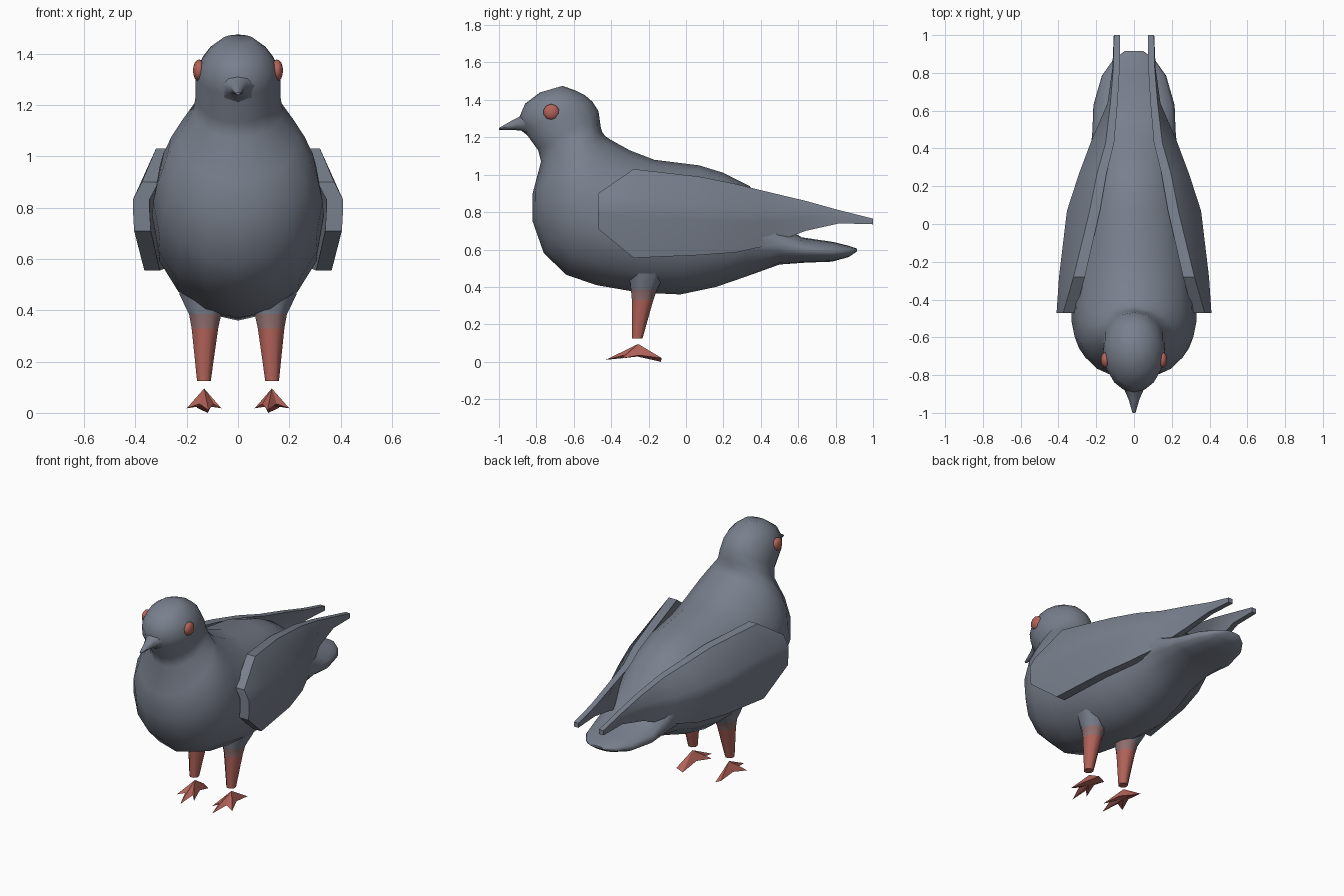
import bpy, bmesh, math
from mathutils import Vector

if "Cube" in bpy.data.objects:
    bpy.data.objects.remove(bpy.data.objects["Cube"])


def material(name, rgb):
    m = bpy.data.materials.new(name)
    m.diffuse_color = (*rgb, 1)
    m.use_nodes = True
    m.node_tree.nodes["Principled BSDF"].inputs["Base Color"].default_value = m.diffuse_color
    return m


GREY = material("slate_grey", (0.19, 0.215, 0.265))
BLEND = material("dusky_brown", (0.29, 0.165, 0.165))
RED = material("coral_red", (0.45, 0.125, 0.10))


def finish(name, bm, mats, angle=50):
    bmesh.ops.recalc_face_normals(bm, faces=bm.faces)
    me = bpy.data.meshes.new(name)
    bm.to_mesh(me)
    bm.free()
    ob = bpy.data.objects.new(name, me)
    bpy.context.collection.objects.link(ob)
    for m in mats:
        me.materials.append(m)
    bpy.ops.object.select_all(action='DESELECT')
    ob.select_set(True)
    bpy.context.view_layer.objects.active = ob
    bpy.ops.object.shade_smooth_by_angle(angle=math.radians(angle))
    return ob


def loft(name, rings, mats, angle=50, rule=None):
    """Skin a list of equal-length point rings and cap both ends."""
    bm = bmesh.new()
    rows = [[bm.verts.new(p) for p in r] for r in rings]
    n = len(rows[0])
    for i, (a, b) in enumerate(zip(rows, rows[1:])):
        for k in range(n):
            f = bm.faces.new((a[k], a[(k + 1) % n], b[(k + 1) % n], b[k]))
            f.material_index = rule(i) if rule else 0
    for row, i in ((rows[0], 0), (rows[-1], len(rows) - 2)):
        f = bm.faces.new(row)
        f.material_index = rule(i) if rule else 0
    return finish(name, bm, mats, angle)


def section(low, high, half, n=16):
    """Oval ring between a lower and an upper point on the centre plane."""
    lo, hi = Vector((0, *low)), Vector((0, *high))
    mid, up = (lo + hi) / 2, (hi - lo) / 2
    return [mid + up * math.cos(t) + Vector((half * math.sin(t), 0, 0))
            for t in (2 * math.pi * k / n for k in range(n))]


# Body: tail, belly, breast, neck and head as one skin
body = [
    ((.915, .59), (.915, .605), .05),
    ((.87, .56), (.87, .62), .11),
    ((.78, .535), (.79, .64), .17),
    ((.64, .53), (.62, .665), .215),
    ((.50, .52), (.49, .74), .22),
    ((.32, .455), (.34, .94), .235),
    ((.16, .40), (.20, 1.01), .275),
    ((-.03, .36), (.07, 1.05), .305),
    ((-.25, .37), (-.17, 1.08), .33),
    ((-.48, .41), (-.30, 1.13), .335),
    ((-.64, .465), (-.40, 1.185), .33),
    ((-.76, .58), (-.43, 1.205), .315),
    ((-.82, .75), (-.447, 1.225), .28),
    ((-.82, .90), (-.455, 1.25), .235),
    ((-.775, 1.07), (-.46, 1.285), .175),
    ((-.79, 1.13), (-.468, 1.34), .165),
    ((-.87, 1.24), (-.50, 1.39), .165),
    ((-.89, 1.31), (-.54, 1.425), .148),
    ((-.86, 1.38), (-.59, 1.45), .115),
    ((-.78, 1.44), (-.66, 1.475), .06),
]
loft("body", [section(*s) for s in body], [GREY], 60)

# Beak
beak = [
    ((-.82, 1.19), (-.82, 1.37), .10),
    ((-.88, 1.235), (-.88, 1.315), .05),
    ((-.93, 1.24), (-.93, 1.29), .028),
    ((-1.0, 1.24), (-1.0, 1.25), .008),
]
loft("beak", [section(*s, n=8) for s in beak], [GREY])

# Wing stations: y, top z, bottom z, then outer x at top, middle, bottom; thickness
wing = [
    (-.47, .90, .71, .375, .41, .405, .065),
    (-.28, 1.03, .555, .32, .397, .365, .06),
    (.07, .99, .57, .235, .355, .325, .055),
    (.27, .95, .585, .195, .29, .275, .05),
    (.43, .91, .62, .15, .23, .215, .045),
    (.64, .86, .70, .125, .14, .14, .038),
    (.82, .81, .74, .11, .115, .115, .034),
    (1.0, .765, .735, .106, .107, .107, .032),
]


def wing_ring(s, side):
    y, top, bot, xt, xm, xb, th = s
    outer = [(xt, top), (xm, top + (bot - top) * .36),
             (xm, top + (bot - top) * .55), (xb, bot)]
    pts = outer + [(x - th, z) for x, z in reversed(outer)]
    return [(side * x, y, z) for x, z in pts]


def oval(cx, cy, z, rx, ry, n=8):
    return [(cx + rx * math.cos(t), cy + ry * math.sin(t), z)
            for t in (2 * math.pi * (k + .5) / n for k in range(n))]


def foot(name, side):
    """Ridged foot: raised ankle, three front toes and a heel toe."""
    rim = [(.115, -.43, .015), (.095, -.33, .035), (.065, -.36, .018),
           (.10, -.25, .035), (.118, -.135, .012), (.16, -.13, .02),
           (.165, -.25, .035), (.20, -.345, .018), (.15, -.33, .035)]
    bm = bmesh.new()
    ring = [bm.verts.new((side * x, y, z)) for x, y, z in rim]
    top = bm.verts.new((side * .132, -.255, .095))
    sole = bm.verts.new((side * .132, -.26, .028))
    for a, b in zip(ring, ring[1:] + ring[:1]):
        bm.faces.new((a, b, top))
        bm.faces.new((a, b, sole))
    # tips of the front toe and heel touch the floor
    for v in ring:
        if v.co.z < .016:
            v.co.z = 0.0 if v.co.y > -.2 else .01
    finish(name, bm, [RED], 30)


for side, label in ((1, "left"), (-1, "right")):
    loft(f"{label}_wing", [wing_ring(s, side) for s in wing], [GREY], 40)

    # Leg: thigh fades from the body colour to the red shank
    leg = [oval(side * .135, -.19, .58, .125, .15),
           oval(side * .135, -.21, .46, .10, .10),
           oval(side * .128, -.225, .385, .068, .075),
           oval(side * .129, -.232, .33, .056, .062),
           oval(side * .133, -.26, .125, .029, .03)]
    loft(f"{label}_leg", leg, [GREY, BLEND, RED], 60,
         rule=lambda i: (0, 0, 1, 2)[i])
    foot(f"{label}_foot", side)

    # Eye: flattened ball on the side of the head
    bm = bmesh.new()
    bmesh.ops.create_uvsphere(bm, u_segments=10, v_segments=8, radius=.043)
    for v in bm.verts:
        x, y, z = v.co
        v.co = (side * (.152 + z * .55), -.72 + x, 1.335 + y)
    finish(f"{label}_eye", bm, [RED], 60)
